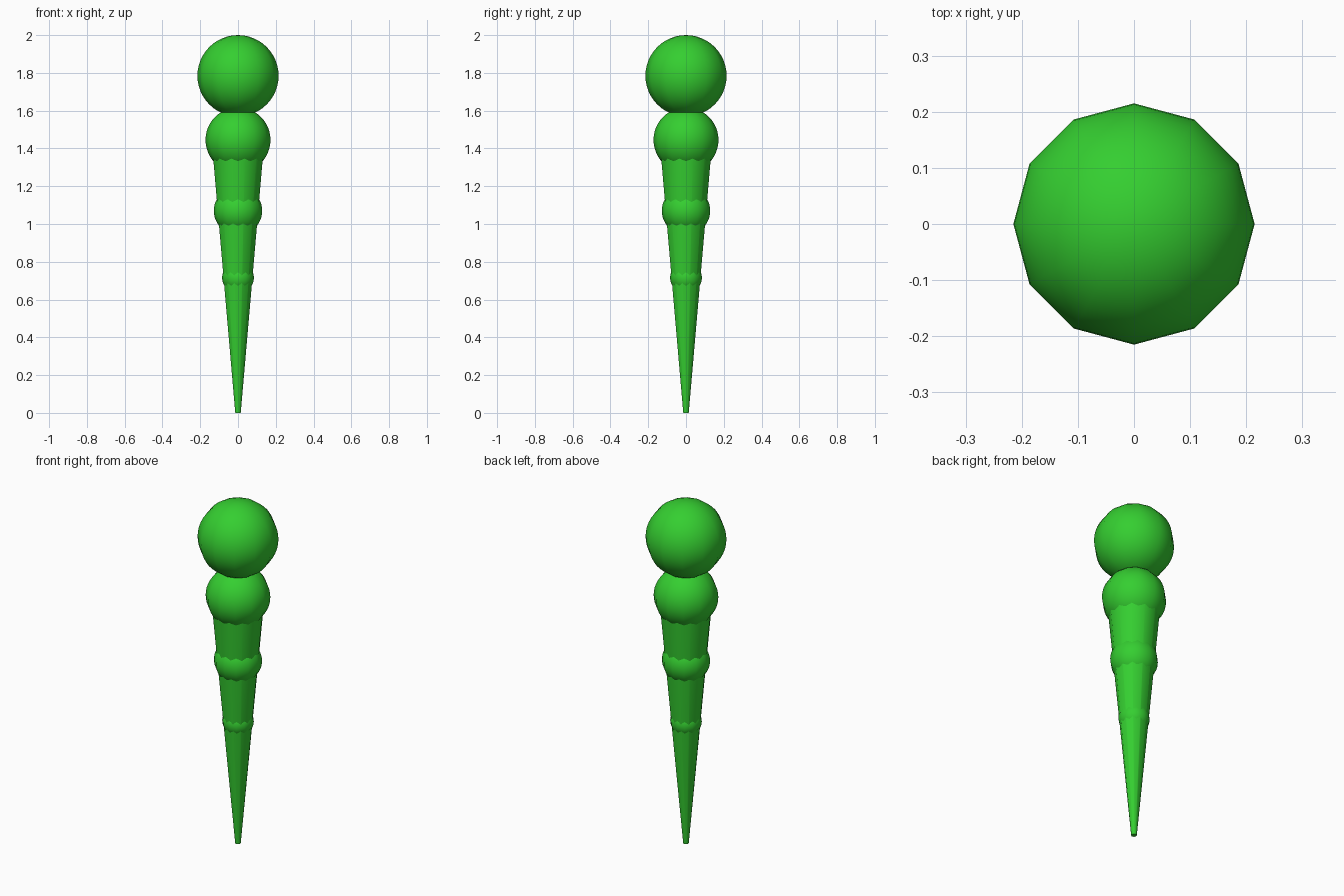
import bpy
import math

if "Cube" in bpy.data.objects:
    bpy.data.objects.remove(bpy.data.objects["Cube"])

green = bpy.data.materials.new("bright_green")
green.diffuse_color = (0.035, 0.62, 0.03, 1)
green.use_nodes = True
green.node_tree.nodes["Principled BSDF"].inputs["Base Color"].default_value = green.diffuse_color


def finish(name, angle):
    ob = bpy.context.object
    ob.name = name
    ob.data.materials.append(green)
    bpy.ops.object.shade_smooth_by_angle(angle=math.radians(angle))
    return ob


# tapered shaft, ending inside the second ball
shaft_height = 1.45
bpy.ops.mesh.primitive_cone_add(vertices=12, radius1=0.015, radius2=0.145,
                                depth=shaft_height,
                                location=(0, 0, shaft_height / 2),
                                rotation=(0, 0, math.radians(15)))
finish("tapered_shaft", 40)

# balls threaded along the shaft, growing upwards: name, height, radius
balls = [
    ("lower_bead", 0.715, 0.084),
    ("middle_bead", 1.07, 0.128),
    ("neck_ball", 1.445, 0.172),
    ("top_ball", 1.785, 0.215),
]
for name, z, r in balls:
    bpy.ops.mesh.primitive_uv_sphere_add(segments=12, ring_count=24, radius=r,
                                         location=(0, 0, z))
    finish(name, 40)
